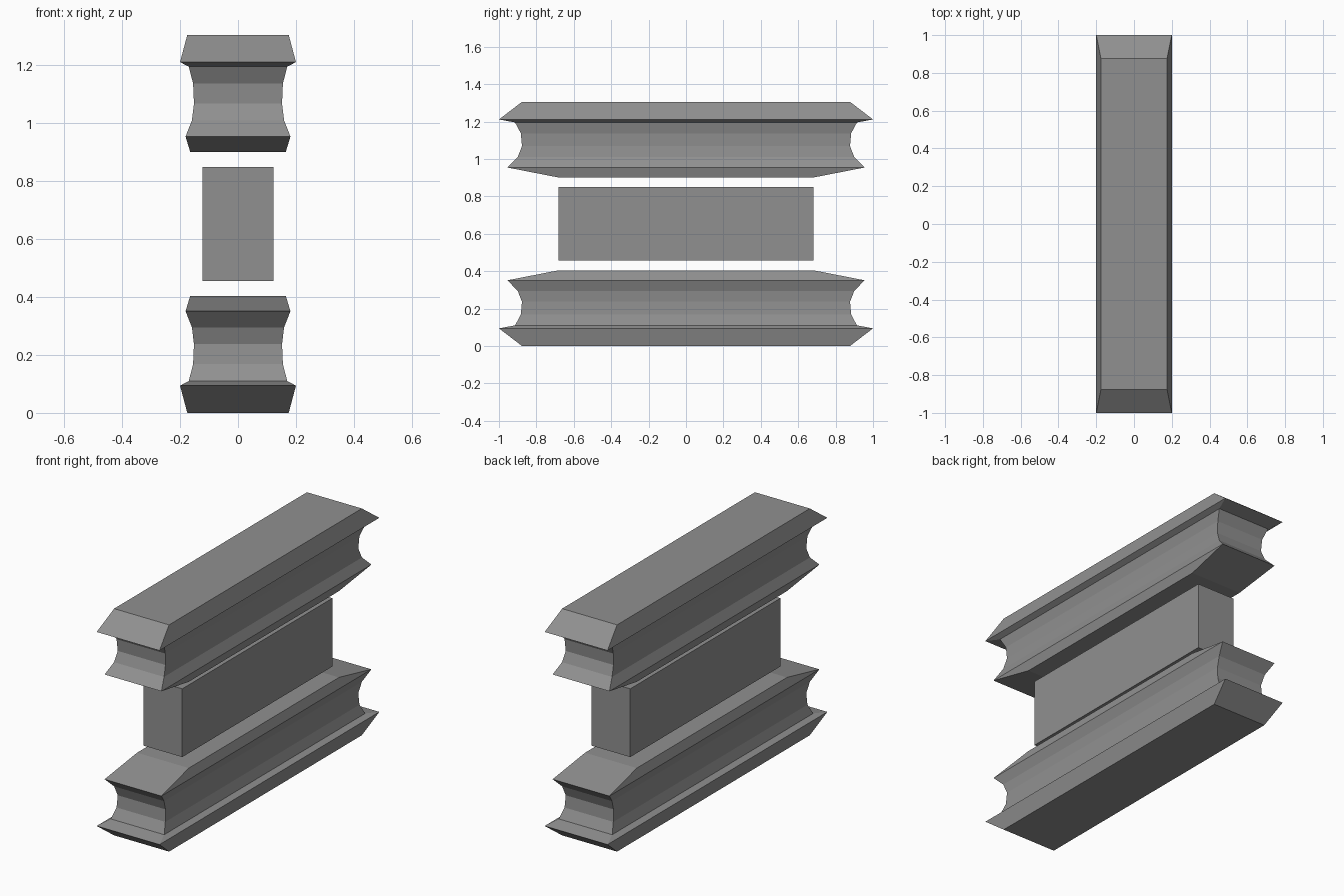
import bpy, bmesh

if "Cube" in bpy.data.objects:
    bpy.data.objects.remove(bpy.data.objects["Cube"])

TOTAL_H = 1.305

# Dark grey finish shared by all parts
dark_grey = bpy.data.materials.new("dark_grey")
dark_grey.diffuse_color = (0.28, 0.28, 0.28, 1.0)
dark_grey.use_nodes = True
dark_grey.node_tree.nodes["Principled BSDF"].inputs["Base Color"].default_value = dark_grey.diffuse_color

# Moulding rings: (z, half width x, half length y), from outer face inward
MOULDING = [
    (0.0, 0.175, 0.877), (0.094, 0.20, 1.0), (0.11, 0.17, 0.914),
    (0.168, 0.155, 0.883), (0.237, 0.152, 0.877), (0.295, 0.159, 0.90),
    (0.351, 0.181, 0.955), (0.404, 0.165, 0.683),
]


def ring_stack(name, rings):
    """Loft rectangular rings into a closed solid."""
    bm = bmesh.new()
    loops = [[bm.verts.new((sx * hx, sy * hy, z))
              for sx, sy in ((-1, -1), (1, -1), (1, 1), (-1, 1))]
             for z, hx, hy in rings]
    for a, b in zip(loops, loops[1:]):
        for i in range(4):
            j = (i + 1) % 4
            bm.faces.new((a[i], a[j], b[j], b[i]))
    bm.faces.new(loops[0][::-1])
    bm.faces.new(loops[-1])
    bmesh.ops.recalc_face_normals(bm, faces=bm.faces)
    mesh = bpy.data.meshes.new(name)
    bm.to_mesh(mesh)
    bm.free()
    mesh.materials.append(dark_grey)
    obj = bpy.data.objects.new(name, mesh)
    bpy.context.collection.objects.link(obj)
    return obj


# Base moulding and its mirrored cap
ring_stack("base_moulding", MOULDING)
ring_stack("cap_moulding", [(TOTAL_H - z, hx, hy) for z, hx, hy in MOULDING])

# Plain core block floating between them
ring_stack("core_block", [(0.456, 0.123, 0.683), (0.849, 0.123, 0.683)])
